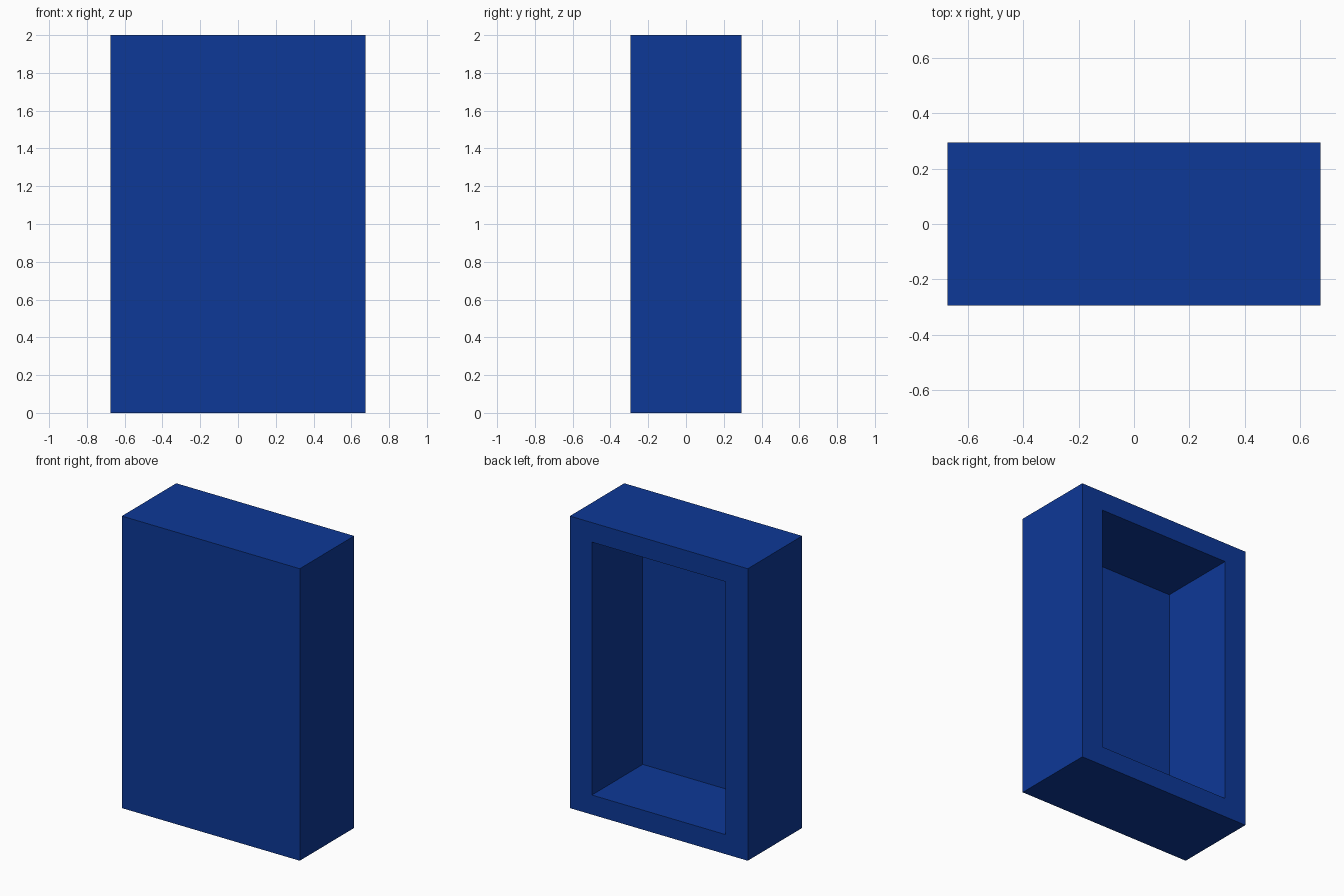
import bpy
import bmesh
from mathutils import Vector

if "Cube" in bpy.data.objects:
    bpy.data.objects.remove(bpy.data.objects["Cube"])

W, D, H = 1.348, 0.588, 2.0      # outer size
SIDE, RAIL, DEPTH = 0.167, 0.134, 0.55   # frame widths and recess depth

# Cabinet body: a solid block standing on the floor
bm = bmesh.new()
bmesh.ops.create_cube(bm, size=1)
bmesh.ops.scale(bm, vec=(W, D, H), verts=bm.verts)
bmesh.ops.translate(bm, vec=(0, 0, H / 2), verts=bm.verts)

# Recess: inset the back face to leave a frame, then push it inwards
back = max(bm.faces, key=lambda f: f.calc_center_median().y)
bmesh.ops.inset_individual(bm, faces=[back], thickness=0.1)
for v in back.verts:
    v.co.x = (W / 2 - SIDE) * (1 if v.co.x > 0 else -1)
    v.co.z = H - RAIL if v.co.z > H / 2 else RAIL
inner = bmesh.ops.extrude_discrete_faces(bm, faces=[back])["faces"][0]
bmesh.ops.translate(bm, vec=Vector((0, -DEPTH, 0)), verts=inner.verts)
bmesh.ops.recalc_face_normals(bm, faces=bm.faces)

mesh = bpy.data.meshes.new("cabinet_shell")
bm.to_mesh(mesh)
bm.free()
shell = bpy.data.objects.new("cabinet_shell", mesh)
bpy.context.collection.objects.link(shell)

# Blue paint
paint = bpy.data.materials.new("blue_paint")
paint.diffuse_color = (0.004, 0.04, 0.31, 1)
paint.use_nodes = True
paint.node_tree.nodes["Principled BSDF"].inputs["Base Color"].default_value = paint.diffuse_color
mesh.materials.append(paint)
